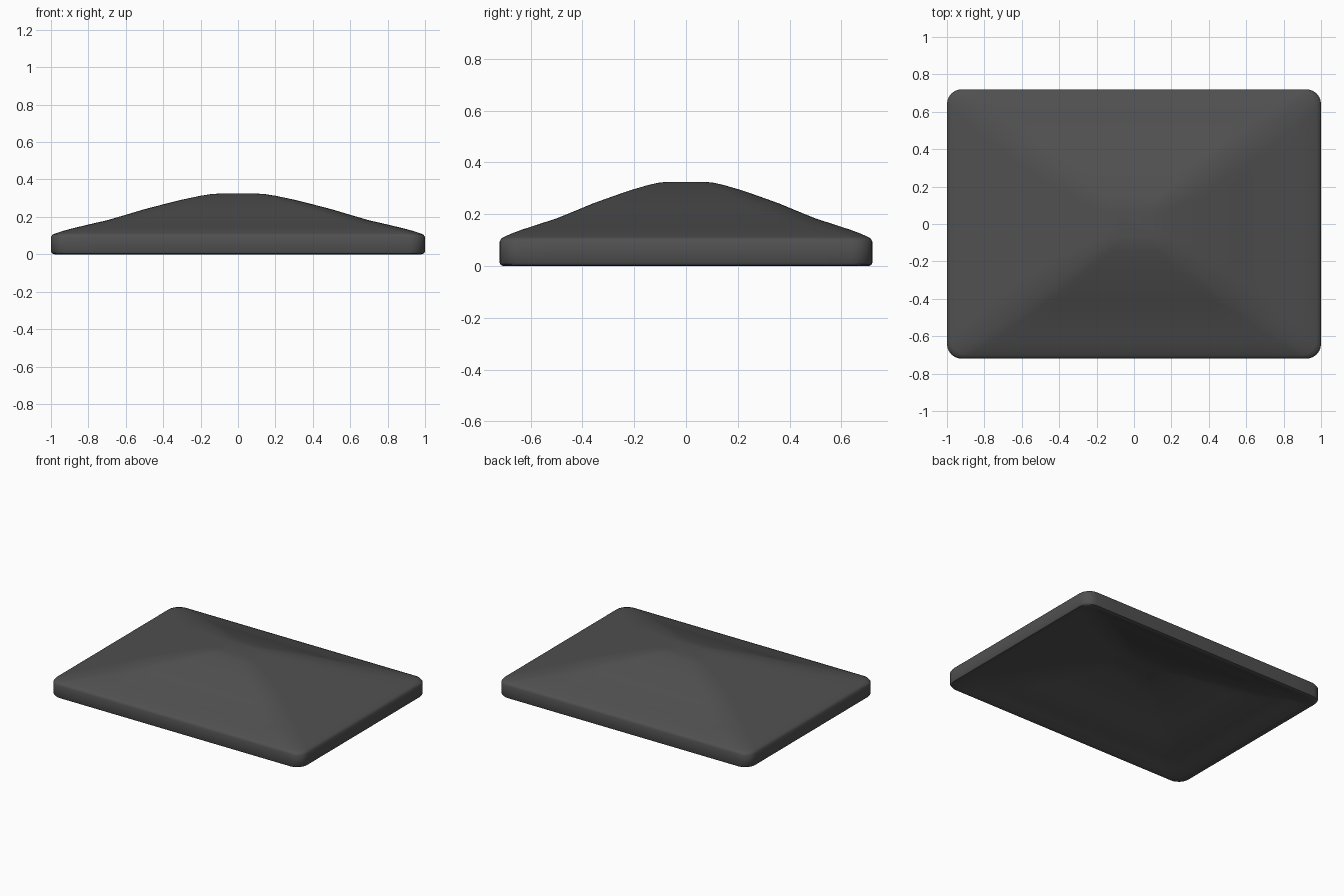
import bpy, bmesh, math

if "Cube" in bpy.data.objects:
    bpy.data.objects.remove(bpy.data.objects["Cube"])

HX, HY = 1.0, 0.72      # half sizes of the panel
SIDE, CORNER = 12, 6    # segments per straight edge and per rounded corner


def ring_points(t, z):
    """Rounded rectangle at scale t, rounder towards the middle."""
    hx, hy = HX * t, HY * t
    r = hy * (0.11 + 0.4 * (1 - t))
    pts = []
    for k, (sx, sy) in enumerate([(1, 1), (-1, 1), (-1, -1), (1, -1)]):
        cx, cy = sx * (hx - r), sy * (hy - r)
        for i in range(CORNER + 1):
            a = math.pi / 2 * (k + i / CORNER)
            pts.append((cx + r * math.cos(a), cy + r * math.sin(a), z))
    # subdivide the straight edges between corners
    out = []
    n = CORNER + 1
    for k in range(4):
        out += pts[k * n:(k + 1) * n]
        a, b = pts[(k + 1) * n - 1], pts[((k + 1) * n) % len(pts)]
        for i in range(1, SIDE):
            f = i / SIDE
            out.append((a[0] + (b[0] - a[0]) * f, a[1] + (b[1] - a[1]) * f, z))
    return out


# Cross-section from the crown, over the rim, and back under the hollow
top = [(0.1, 0.325), (0.15, 0.321), (0.2, 0.313), (0.3, 0.292), (0.4, 0.267), (0.5, 0.241),
       (0.6, 0.211), (0.7, 0.182), (0.8, 0.159), (0.88, 0.140), (0.94, 0.124), (0.975, 0.112)]
rim = [(0.992, 0.105), (1.0, 0.092), (1.0, 0.014), (0.994, 0.004), (0.98, 0.0)]
under = [(0.95, 0.005)] + [(t, z - 0.112) for t, z in reversed(top[:-2])]

bm = bmesh.new()
rings = [[bm.verts.new(p) for p in ring_points(t, z)] for t, z in top + rim + under]
for a, b in zip(rings, rings[1:]):
    for i in range(len(a)):
        j = (i + 1) % len(a)
        bm.faces.new((a[i], b[i], b[j], a[j]))
bm.faces.new(rings[0])
bm.faces.new(rings[-1])
bmesh.ops.recalc_face_normals(bm, faces=bm.faces)

mesh = bpy.data.meshes.new("domed_panel")
bm.to_mesh(mesh)
bm.free()
panel = bpy.data.objects.new("domed_panel", mesh)
bpy.context.collection.objects.link(panel)

# Dark charcoal surface
mat = bpy.data.materials.new("charcoal")
mat.diffuse_color = (0.08, 0.08, 0.08, 1)
mat.use_nodes = True
mat.node_tree.nodes["Principled BSDF"].inputs["Base Color"].default_value = mat.diffuse_color
mesh.materials.append(mat)

bpy.context.view_layer.objects.active = panel
panel.select_set(True)
bpy.ops.object.shade_smooth_by_angle(angle=math.radians(40))
